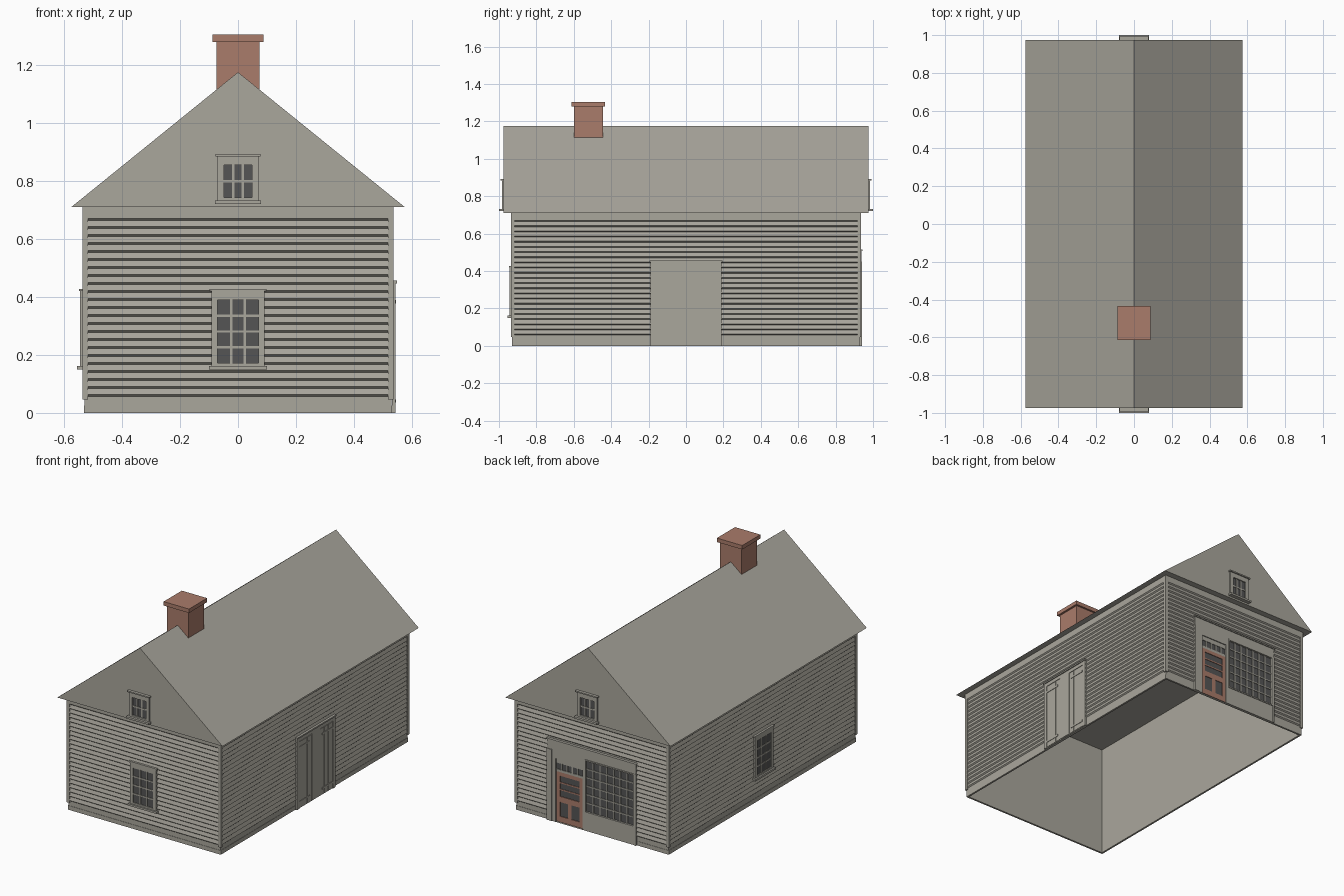
import bpy, bmesh, math
from mathutils import Matrix, Vector

cube = bpy.data.objects.get("Cube")
if cube:
    bpy.data.objects.remove(cube)


def material(name, rgb):
    m = bpy.data.materials.new(name)
    m.use_nodes = True
    m.diffuse_color = (*rgb, 1)
    m.node_tree.nodes["Principled BSDF"].inputs["Base Color"].default_value = (*rgb, 1)
    return m


GREY = material("weathered grey", (0.40, 0.385, 0.335))
BRICK = material("brick red", (0.40, 0.20, 0.145))
GLASS = material("dark glass", (0.09, 0.09, 0.09))

HX, HY, TOP = 0.537, 0.936, 0.71      # wall half sizes and eave height
IDENT = Matrix.Identity(4)


def finish(name, bm, mat, matrix=IDENT):
    bmesh.ops.recalc_face_normals(bm, faces=bm.faces)
    bm.transform(matrix)
    me = bpy.data.meshes.new(name)
    bm.to_mesh(me)
    bm.free()
    me.materials.append(mat)
    ob = bpy.data.objects.new(name, me)
    bpy.context.collection.objects.link(ob)
    return ob


def add_box(bm, u0, u1, d0, d1, z0, z1):
    """Box spanning u along a wall, d outward from it, z up."""
    scale = Matrix.Diagonal((u1 - u0, d1 - d0, z1 - z0, 1))
    move = Matrix.Translation(((u0 + u1) / 2, -(d0 + d1) / 2, (z0 + z1) / 2))
    bmesh.ops.create_cube(bm, size=1, matrix=move @ scale)


def boxes(name, mat, matrix, items):
    bm = bmesh.new()
    for b in items:
        add_box(bm, *b)
    return finish(name, bm, mat, matrix)


def add_prism(bm, profile, a, b):
    """Extrude a closed profile of (d, z) points along u from a to b."""
    ends = [[bm.verts.new((u, -d, z)) for d, z in profile] for u in (a, b)]
    bm.faces.new(ends[0])
    bm.faces.new(ends[1])
    n = len(profile)
    for i in range(n):
        j = (i + 1) % n
        bm.faces.new((ends[0][i], ends[0][j], ends[1][j], ends[1][i]))


def face(degrees, dist):
    """Frame of a wall: its outer plane is d = 0."""
    return Matrix.Rotation(math.radians(degrees), 4, "Z") @ Matrix.Translation((0, -dist, 0))


FRONT, BACK = face(0, HY), face(180, HY)
LEFT, RIGHT = face(90, HX), face(-90, HX)

# Clapboard walls
PITCH, BOARDS, FRIEZE = 0.0276, 23, 0.667


def clapboards(name, matrix, spans):
    """Saw-tooth siding over spans of (u0, u1, lowest board index)."""
    bm = bmesh.new()
    for u0, u1, count in spans:
        profile = [(-0.011, TOP), (0, TOP)]
        for i in range(count):
            z = FRIEZE - i * PITCH
            profile += [(0, z + 0.003), (-0.007, z - 0.003)]
        profile += [(-0.007, z - 0.013), (-0.011, z - 0.013)]
        add_prism(bm, profile, u0, u1)
    return finish(name, bm, GREY, matrix)


def wall(name, matrix, half, spans, base_spans):
    edge = half - 0.02
    clapboards(name + "_siding", matrix, spans(edge))
    trim = [(-half + 0.012, half - 0.012, -0.017, -0.011, 0, TOP)]
    trim += [(s * half, s * edge, -0.011, 0, 0.047, TOP) for s in (-1, 1)]
    for a, b in base_spans(half - 0.007):
        trim += [(a, b, -0.011, -0.005, 0, 0.026), (a, b, -0.011, -0.007, 0.026, 0.047)]
    boxes(name + "_boards", GREY, matrix, trim)


SHOP, SHOP_TOP = 0.31, 0.515
full = lambda e: [(-e, e, BOARDS)]
whole = lambda e: [(-e, e)]
around = lambda e: [(-e, -SHOP, BOARDS), (-SHOP, SHOP, 6), (SHOP, e, BOARDS)]
beside = lambda e: [(-e, -SHOP), (SHOP, e)]
wall("front_wall", FRONT, HX, full, whole)
wall("left_wall", LEFT, HY, full, whole)
wall("right_wall", RIGHT, HY, full, whole)
wall("back_wall", BACK, HX, around, beside)

# Roof with closed gables
bm = bmesh.new()
add_prism(bm, [(-0.575, TOP), (0.575, TOP), (0, 1.175)], -0.975, 0.975)
finish("roof", bm, GREY, Matrix.Rotation(math.pi / 2, 4, "Z"))

# Chimney
boxes("chimney", BRICK, IDENT, [(-0.075, 0.075, 0.445, 0.6, 1.0, 1.282),
                                (-0.088, 0.088, 0.433, 0.613, 1.28, 1.305)])


# Windows
def grid(u0, u1, z0, z1, cols, rows, bar, d0, d1):
    """Glazing bars between the panes."""
    out = []
    for i in range(1, cols):
        u = u0 + (u1 - u0) * i / cols
        out.append((u - bar / 2, u + bar / 2, d0, d1, z0, z1))
    for i in range(1, rows):
        z = z0 + (z1 - z0) * i / rows
        out.append((u0, u1, d0, d1, z - bar / 2, z + bar / 2))
    return out


def ring(u0, u1, z0, z1, a0, a1, b0, b1, d0, d1):
    """Four boards filling the outer rectangle (u, z) around the inner (a, b)."""
    return [(u0, a0, d0, d1, z0, z1), (a1, u1, d0, d1, z0, z1),
            (a0, a1, d0, d1, z0, b0), (a0, a1, d0, d1, b1, z1)]


def window(name, matrix, half, z0, z1, pane, p0, p1, rows, bar, depth, cap, sill):
    boxes(name + "_glass", GLASS, matrix, [(-pane, pane, -0.004, 0.002, p0, p1)])
    parts = ring(-half, half, z0, z1, -pane, pane, p0, p1, -0.005, depth)
    parts += grid(-pane, pane, p0, p1, 3, rows, bar, 0, 0.005)
    parts.append((-half - 0.007, half + 0.007, -0.005, cap, z1, z1 + 0.008))
    parts.append((-half - 0.009, half + 0.009, -0.005, sill, z0 - 0.012, z0))
    boxes(name + "_frame", GREY, matrix, parts)


for name, m in (("front_window", FRONT), ("side_window", RIGHT)):
    window(name, m, 0.091, 0.162, 0.42, 0.07, 0.172, 0.39, 4, 0.008, 0.008, 0.011, 0.018)
for name, m in (("front_gable_window", face(0, 0.975)), ("back_gable_window", face(180, 0.975))):
    window(name, m, 0.07, 0.733, 0.885, 0.048, 0.743, 0.855, 2, 0.009, 0.01, 0.018, 0.025)

# Barn door: two planked leaves with ledges and a track board
leaves = [(-0.19, 0.19, -0.005, 0.002, 0, 0.45), (-0.042, 0.042, 0, 0.006, 0.004, 0.43),
          (-0.194, 0.194, -0.005, 0.012, 0.447, 0.456),
          (-0.19, 0.19, 0, 0.006, 0.425, 0.447)]
for s in (-1, 1):
    for a, b in ((0.046, 0.083), (0.086, 0.122), (0.125, 0.165)):
        leaves.append((s * a, s * b, 0, 0.005, 0.004, 0.42))
    leaves.append((s * 0.168, s * 0.19, 0, 0.007, 0, 0.447))
    for z in (0.035, 0.378):
        leaves.append((s * 0.062, s * 0.166, 0, 0.008, z, z + 0.012))
boxes("barn_door", GREY, LEFT, leaves)

# Shop front: surround with door recess and display window
D0, D1, DTOP = -0.25, -0.065, 0.40
W0, W1, Z0, Z1 = -0.04, 0.29, 0.12, 0.44
shop = ring(-SHOP, D1 + 0.01, 0, SHOP_TOP, D0, D1, 0, DTOP, -0.011, 0.002)
shop += ring(D1 + 0.01, SHOP, 0, SHOP_TOP, W0, W1, Z0, Z1, -0.011, 0.002)
shop += ring(W0 - 0.008, W1 + 0.008, Z0 - 0.008, Z1 + 0.008, W0, W1, Z0, Z1, 0, 0.006)
shop += grid(W0, W1, Z0, Z1, 7, 6, 0.007, -0.007, -0.002)
shop += [(-SHOP, D0 - 0.025, 0, 0.006, 0, 0.45), (W1 + 0.008, SHOP, 0, 0.006, 0, 0.45),
         (-SHOP - 0.004, SHOP + 0.004, -0.005, 0.008, SHOP_TOP - 0.008, SHOP_TOP),
         (D0, D1, -0.011, -0.004, 0.318, 0.333), (D0, D1, -0.011, -0.004, 0.372, DTOP)]
shop += grid(D0, D1, 0.333, 0.372, 5, 1, 0.008, -0.011, -0.004)
boxes("shop_front", GREY, BACK, shop)
boxes("shop_glass", GLASS, BACK, [(W0, W1, -0.011, -0.006, Z0, Z1),
                                  (D0, D1, -0.011, -0.008, 0.333, 0.372)])

# Shop door: brick-coloured rails and stiles over dark panels
mid = (D0 + D1) / 2
door = ring(D0, D1, 0.004, 0.318, D0 + 0.025, D1 - 0.025, 0.04, 0.295, -0.011, -0.004)
door += [(D0, D1, -0.011, -0.004, 0.13, 0.165),
         (mid - 0.012, mid + 0.012, -0.011, -0.004, 0.03, 0.14)]
door += grid(D0 + 0.025, D1 - 0.025, 0.165, 0.295, 1, 3, 0.008, -0.011, -0.005)
boxes("shop_door", BRICK, BACK, door)
boxes("shop_door_panels", GLASS, BACK, [(D0 + 0.02, D1 - 0.02, -0.011, -0.008, 0.03, 0.3)])
